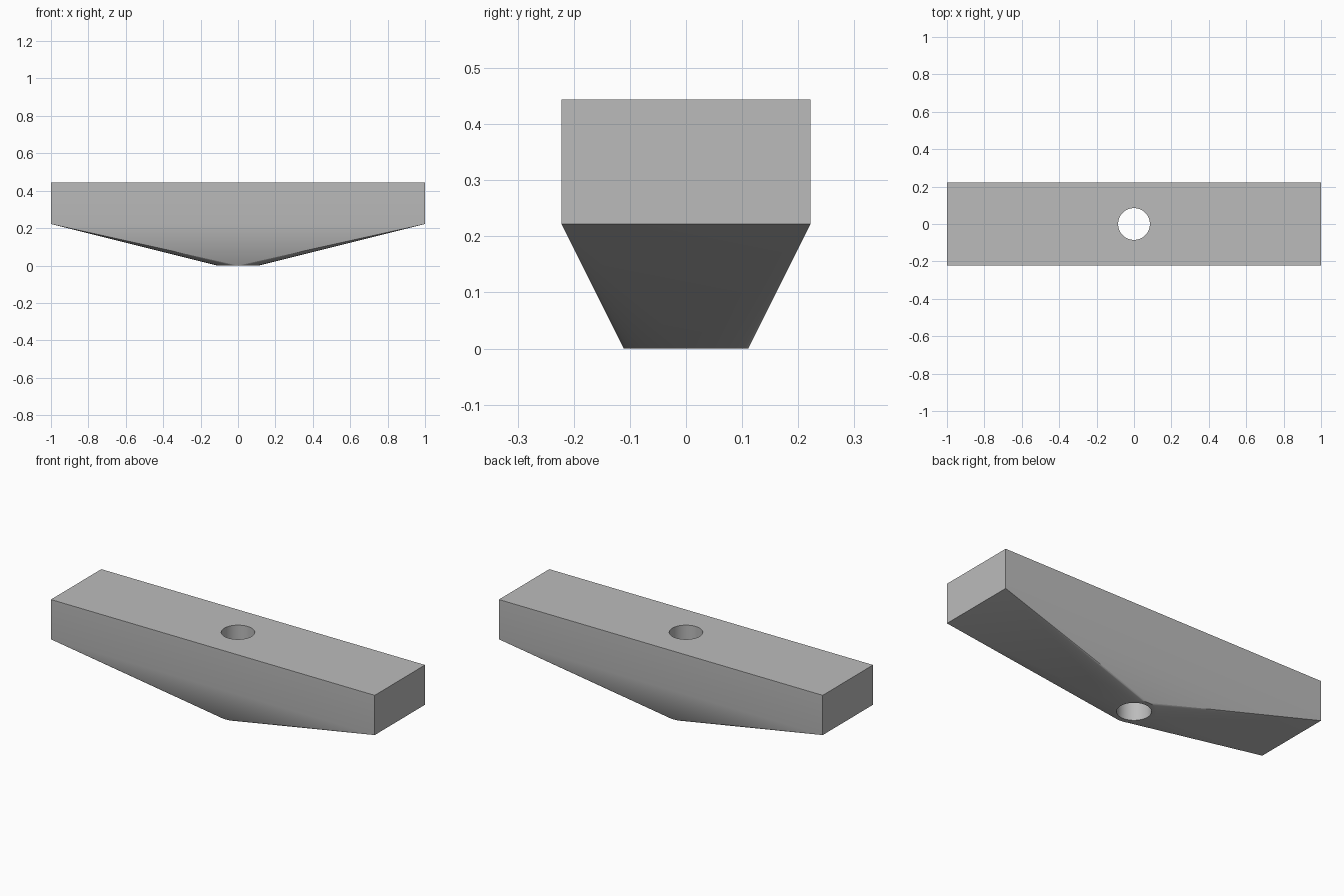
import bpy, bmesh, math
from mathutils import Vector

cube = bpy.data.objects.get("Cube")
if cube:
    bpy.data.objects.remove(cube, do_unlink=True)

HALF_X, HALF_Y = 1.0, 0.222
MID, TOP = 0.222, 0.444
FOOT_R, HOLE_R, SEGMENTS = 0.111, 0.085, 64

# Plain grey material
grey = bpy.data.materials.new("plain_grey")
grey.use_nodes = True
colour = (0.5, 0.5, 0.5, 1)
grey.diffuse_color = colour
grey.node_tree.nodes["Principled BSDF"].inputs["Base Color"].default_value = colour


def add_object(name, bm):
    mesh = bpy.data.meshes.new(name)
    bm.to_mesh(mesh)
    bm.free()
    mesh.materials.append(grey)
    obj = bpy.data.objects.new(name, mesh)
    bpy.context.collection.objects.link(obj)
    return obj


# Bar: a box whose underside tapers to a round foot
bm = bmesh.new()
for z in (MID, TOP):
    for sx in (-1, 1):
        for sy in (-1, 1):
            bm.verts.new((sx * HALF_X, sy * HALF_Y, z))
bmesh.ops.create_circle(bm, segments=SEGMENTS, radius=FOOT_R)
hull = bmesh.ops.convex_hull(bm, input=bm.verts[:])
bmesh.ops.dissolve_limit(bm, angle_limit=0.001, verts=bm.verts[:], edges=bm.edges[:])
bmesh.ops.recalc_face_normals(bm, faces=bm.faces[:])
bar = add_object("tapered_bar", bm)

# Vertical bolt hole
bm = bmesh.new()
bmesh.ops.create_cone(bm, cap_ends=True, segments=SEGMENTS,
                      radius1=HOLE_R, radius2=HOLE_R, depth=1.0)
cutter = add_object("hole_cutter", bm)
cutter.location.z = MID
cutter.hide_render = True
bpy.context.view_layer.update()

cut = bar.modifiers.new("hole", 'BOOLEAN')
cut.operation, cut.solver, cut.object = 'DIFFERENCE', 'EXACT', cutter
bpy.ops.object.select_all(action='DESELECT')
bar.select_set(True)
bpy.context.view_layer.objects.active = bar
bpy.ops.object.modifier_apply(modifier=cut.name)
bpy.data.objects.remove(cutter, do_unlink=True)

# Smooth shading, with crisp creases from the corners to the foot
bpy.ops.object.shade_smooth_by_angle(angle=math.radians(30))
verts = bar.data.vertices
for edge in bar.data.edges:
    a, b = sorted((verts[i].co for i in edge.vertices), key=lambda v: v.z)
    if a.z < 0.01 and abs(a.x) < 0.01 and abs(b.z - MID) < 0.01:
        edge.use_edge_sharp = True
